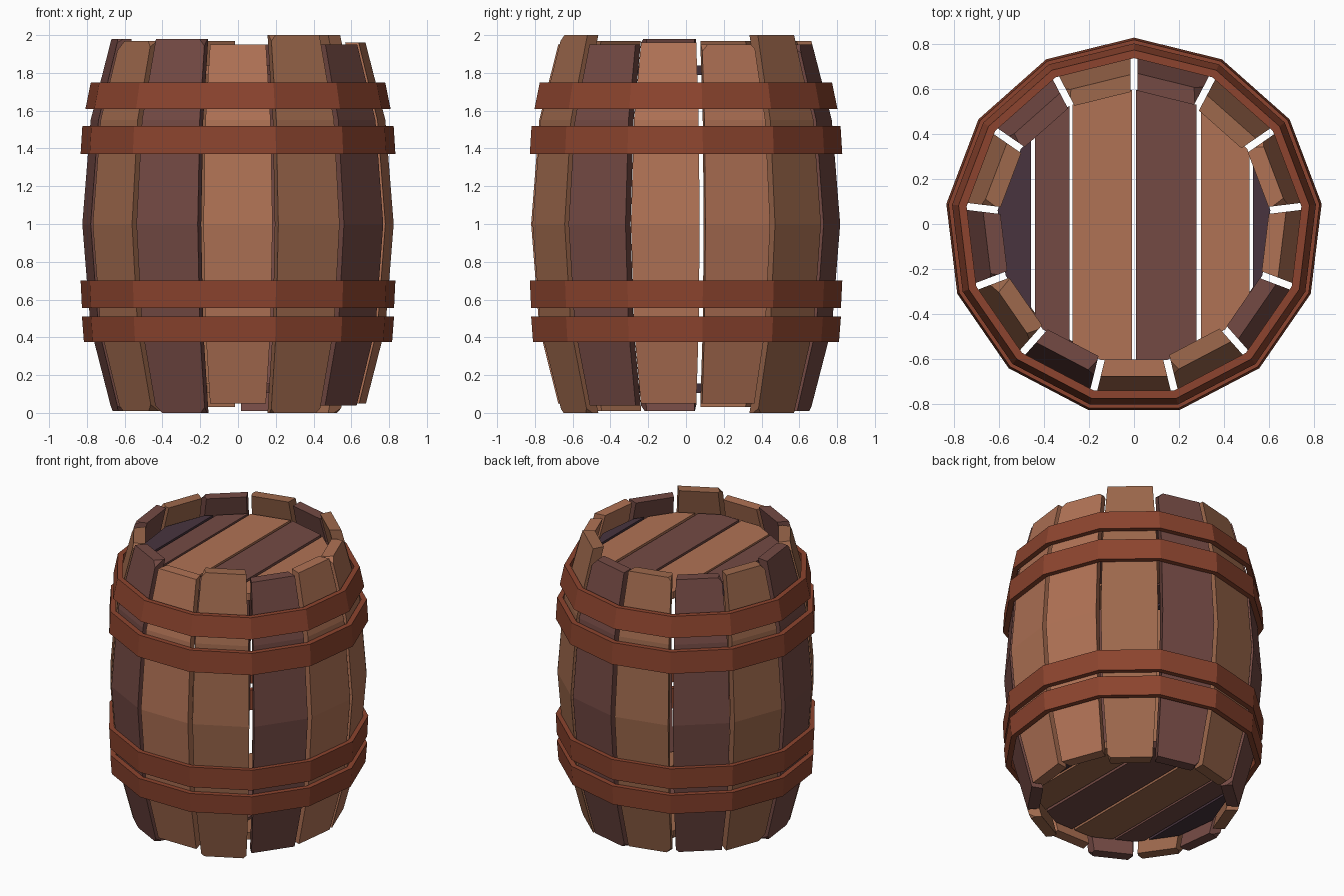
import bpy, bmesh, math, random
from mathutils import Matrix, Vector

if "Cube" in bpy.data.objects:
    bpy.data.objects.remove(bpy.data.objects["Cube"])

random.seed(4)
N = 13
STEP = 2 * math.pi / N
T = math.tan(math.pi / N)
SHIFT = Vector((0, -0.012, 0))


def material(name, rgb):
    def lin(c):
        c /= 255
        return c / 12.92 if c < 0.04045 else ((c + 0.055) / 1.055) ** 2.4
    m = bpy.data.materials.new(name)
    m.diffuse_color = (*[lin(c) for c in rgb], 1)
    m.use_nodes = True
    m.node_tree.nodes["Principled BSDF"].inputs["Base Color"].default_value = m.diffuse_color
    return m


MATS = {
    "L": material("light_wood", (176, 114, 85)),
    "M": material("mid_wood", (157, 104, 76)),
    "D": material("dark_wood", (116, 74, 68)),
    "P": material("plum_wood", (72, 52, 62)),
    "H": material("rust_hoop", (140, 68, 46)),
}


def finish(bm, name, mat):
    bmesh.ops.translate(bm, verts=bm.verts[:], vec=SHIFT)
    bmesh.ops.recalc_face_normals(bm, faces=bm.faces[:])
    me = bpy.data.meshes.new(name)
    bm.to_mesh(me)
    bm.free()
    me.materials.append(MATS[mat])
    ob = bpy.data.objects.new(name, me)
    bpy.context.collection.objects.link(ob)


def cut(bm, co, no):
    """Slice off everything beyond a plane and close the hole."""
    bmesh.ops.bisect_plane(bm, geom=bm.verts[:] + bm.edges[:] + bm.faces[:],
                           plane_co=co, plane_no=no, clear_outer=True)
    edges = [e for e in bm.edges if e.is_boundary]
    if edges:
        bmesh.ops.holes_fill(bm, edges=edges, sides=0)


# outer stave radius along the height
PROFILE = [(0, 0.652), (0.45, 0.765), (1, 0.808), (1.55, 0.765), (2, 0.652)]


def radius(z):
    for (z0, r0), (z1, r1) in zip(PROFILE, PROFILE[1:]):
        if z <= z1:
            return r0 + (r1 - r0) * (z - z0) / (z1 - z0)
    return PROFILE[-1][1]


def stave(k, colour, bottom, top):
    bm = bmesh.new()
    rings = []
    for z in (bottom, 0.45, 1, 1.55, top):
        ro = radius(z)
        ri = ro - 0.075
        wo, wi = ro * T - 0.016, ri * T - 0.016
        rings.append([bm.verts.new(p) for p in
                      ((-wo, -ro, z), (wo, -ro, z), (wi, -ri, z), (-wi, -ri, z))])
    for a, b in zip(rings, rings[1:]):
        for i in range(4):
            j = (i + 1) % 4
            bm.faces.new((a[i], a[j], b[j], b[i]))
    bm.faces.new(rings[0])
    bm.faces.new(rings[-1])
    # worn corners at both ends
    if k not in (0, 2, 3):
        for z, up in ((bottom, -1), (top, 1)):
            w = radius(z) * T - 0.016
            for s in (-1, 1):
                if random.random() < 0.65:
                    c = random.uniform(0.015, 0.045)
                    cut(bm, (s * (w - c), -radius(z), z), (s, -0.3, up))
    bm.transform(Matrix.Rotation(k * STEP, 4, 'Z'))
    finish(bm, f"stave_{k + 1}", colour)


COLOURS = "LMDLLMDMDMDMD"
BOTTOMS = [.05, 0, .04, .05, .05, 0, .01, .03, .04, .03, .01, .01, 0]
TOPS = [1.95, 2, 1.95, 1.96, 1.95, 2, 1.95, 1.97, 1.96, 1.97, 1.98, 1.97, 1.98]
for k in range(N):
    stave(k, COLOURS[k], BOTTOMS[k], TOPS[k])


# hoops: 13-sided bands
def hoop(name, z0, a0, z1, a1, t=0.035):
    bm = bmesh.new()
    section = [(a0 - t, z0), (a0, z0), (a1, z1), (a1 - t, z1)]
    f = 1 / math.cos(math.pi / N)
    cols = []
    for k in range(N):
        ang = -math.pi / 2 + (k + 0.5) * STEP
        cols.append([bm.verts.new((a * f * math.cos(ang), a * f * math.sin(ang), z))
                     for a, z in section])
    for k in range(N):
        a, b = cols[k], cols[(k + 1) % N]
        for i in range(4):
            j = (i + 1) % 4
            bm.faces.new((a[i], b[i], b[j], a[j]))
    finish(bm, name, "H")


hoop("hoop_top", 1.61, 0.79, 1.75, 0.762)
hoop("hoop_upper", 1.37, 0.815, 1.52, 0.806)
hoop("hoop_lower", 0.555, 0.808, 0.70, 0.815)
hoop("hoop_bottom", 0.375, 0.798, 0.51, 0.808)


# lids: planks cut from a 13-sided disc with a corner at the back
PLANKS = [(-0.7, -0.457, "P"), (-0.44, -0.287, "D"), (-0.272, -0.009, "L"),
          (0.009, 0.278, "D"), (0.298, 0.512, "L"), (0.529, 0.7, "P")]
for lid, z, light in (("top", 1.815, "L"), ("bottom", 0.13, "M")):
    for i, (x0, x1, colour) in enumerate(PLANKS):
        bm = bmesh.new()
        bmesh.ops.create_cone(bm, cap_ends=True, segments=N, radius1=0.61,
                              radius2=0.61, depth=0.05)
        bm.verts.ensure_lookup_table()
        corner = bm.verts[0].co
        turn = math.pi / 2 - math.atan2(corner.y, corner.x)
        bm.transform(Matrix.Translation((0, 0, z)) @ Matrix.Rotation(turn, 4, 'Z'))
        cut(bm, (x0, 0, 0), (-1, 0, 0))
        cut(bm, (x1, 0, 0), (1, 0, 0))
        finish(bm, f"{lid}_lid_plank_{i + 1}", light if colour == "L" else colour)
